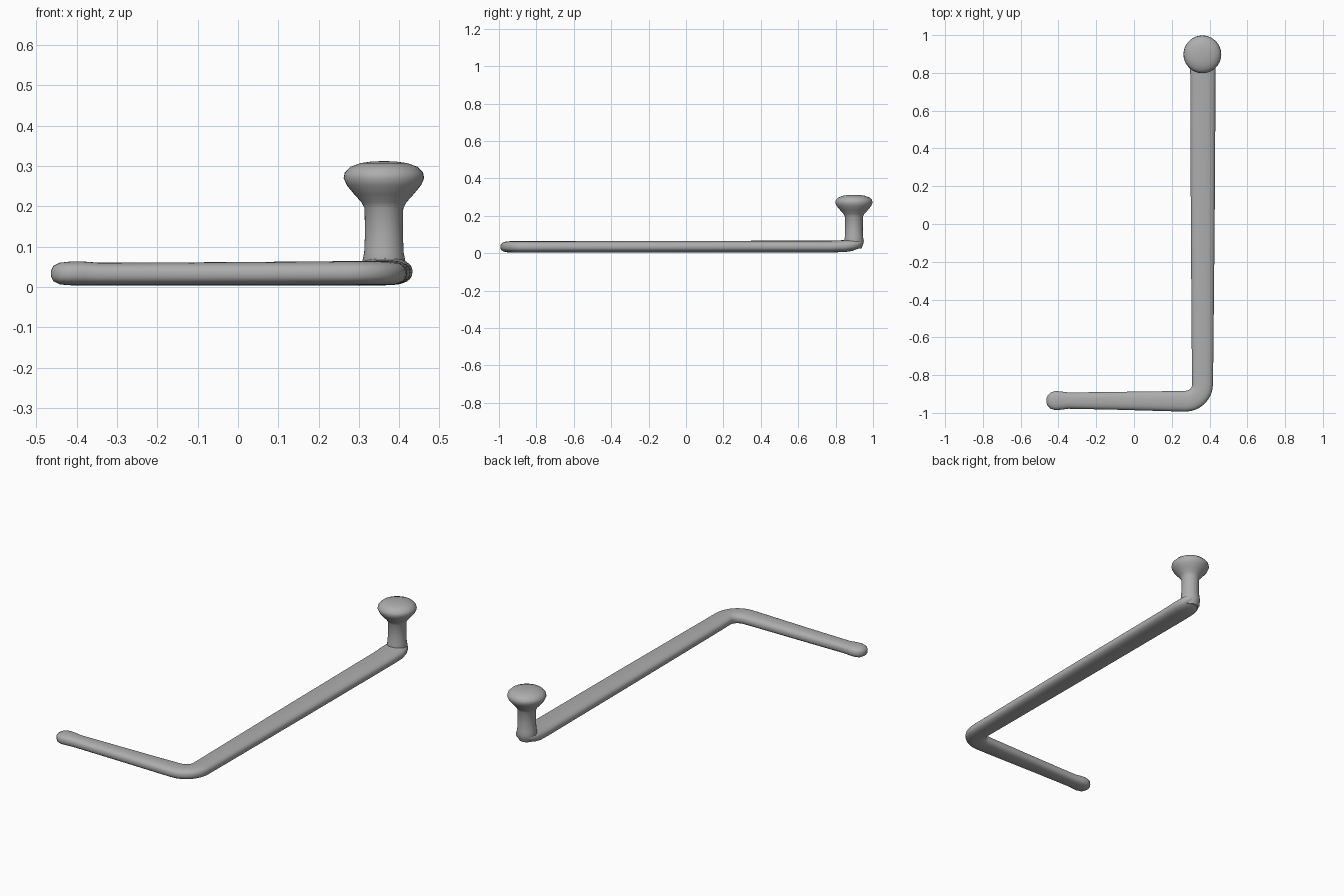
import bpy, bmesh, math
from mathutils import Vector

cube = bpy.data.objects.get("Cube")
if cube:
    bpy.data.objects.remove(cube)

grey = bpy.data.materials.new("satin grey")
grey.use_nodes = True
colour = (0.42, 0.42, 0.42, 1)
grey.diffuse_color = colour
grey.node_tree.nodes["Principled BSDF"].inputs["Base Color"].default_value = colour


def loft(name, rings):
    """Skin equal-length rings of points and cap both ends."""
    bm = bmesh.new()
    loops = [[bm.verts.new(p) for p in ring] for ring in rings]
    n = len(loops[0])
    for a, b in zip(loops, loops[1:]):
        for i in range(n):
            j = (i + 1) % n
            bm.faces.new((a[i], a[j], b[j], b[i]))
    bm.faces.new(loops[0][::-1])
    bm.faces.new(loops[-1])
    bmesh.ops.recalc_face_normals(bm, faces=bm.faces)
    mesh = bpy.data.meshes.new(name)
    bm.to_mesh(mesh)
    bm.free()
    mesh.materials.append(grey)
    obj = bpy.data.objects.new(name, mesh)
    bpy.context.collection.objects.link(obj)
    bpy.ops.object.select_all(action='DESELECT')
    obj.select_set(True)
    bpy.context.view_layer.objects.active = obj
    bpy.ops.object.shade_smooth_by_angle(angle=math.radians(50))
    return obj


def squashed(angle, power):
    """Point on a unit superellipse."""
    c, s = math.cos(angle), math.sin(angle)
    return (math.copysign(abs(c) ** power, c), math.copysign(abs(s) ** power, s))


# Flat bent bar: centre x, y, half width, underside z, top z
stations = [
    (-0.464, -0.935, 0.010, 0.026, 0.040),
    (-0.458, -0.935, 0.026, 0.014, 0.052),
    (-0.442, -0.935, 0.043, 0.006, 0.060),
    (-0.415, -0.935, 0.051, 0.004, 0.063),
    (-0.385, -0.935, 0.048, 0.004, 0.063),
    (-0.345, -0.935, 0.043, 0.004, 0.060),
    (-0.100, -0.936, 0.047, 0.004, 0.061),
    (0.180, -0.938, 0.053, 0.004, 0.063),
]
bend = 0.09
for k in range(9):
    a = math.radians(-90 + 90 * k / 8)
    stations.append((0.273 + bend * math.cos(a), -0.848 + bend * math.sin(a),
                     0.055, 0.004, 0.064))
stations += [
    (0.363, -0.70, 0.057, 0.004, 0.064),
    (0.364, 0.00, 0.063, 0.004, 0.066),
    (0.365, 0.78, 0.067, 0.004, 0.067),
    (0.365, 0.85, 0.068, 0.006, 0.070),
    (0.364, 0.89, 0.062, 0.012, 0.074),
    (0.363, 0.92, 0.050, 0.024, 0.074),
    (0.362, 0.938, 0.034, 0.038, 0.070),
    (0.362, 0.945, 0.012, 0.050, 0.062),
]
rings = []
for i, (x, y, half, low, high) in enumerate(stations):
    before, after = stations[max(i - 1, 0)], stations[min(i + 1, len(stations) - 1)]
    along = Vector((after[0] - before[0], after[1] - before[1], 0)).normalized()
    side = Vector((along.y, -along.x, 0))
    ring = []
    for k in range(28):
        u, v = squashed(2 * math.pi * k / 28, 0.8)
        ring.append(Vector((x, y, (low + high) / 2 + v * (high - low) / 2)) + side * u * half)
    rings.append(ring)
loft("bent_bar", rings)

# Upright post with its mushroom knob: radius, height
profile = [
    (0.040, 0.025), (0.049, 0.045), (0.053, 0.065), (0.049, 0.085), (0.047, 0.13),
    (0.048, 0.195), (0.056, 0.210), (0.074, 0.230), (0.092, 0.252), (0.100, 0.270),
    (0.097, 0.284), (0.083, 0.298), (0.058, 0.307), (0.030, 0.311), (0.006, 0.312),
]
loft("post_and_knob", [
    [Vector((0.362 + r * math.cos(t * math.pi / 20), 0.898 + r * math.sin(t * math.pi / 20), z))
     for t in range(40)] for r, z in profile])
